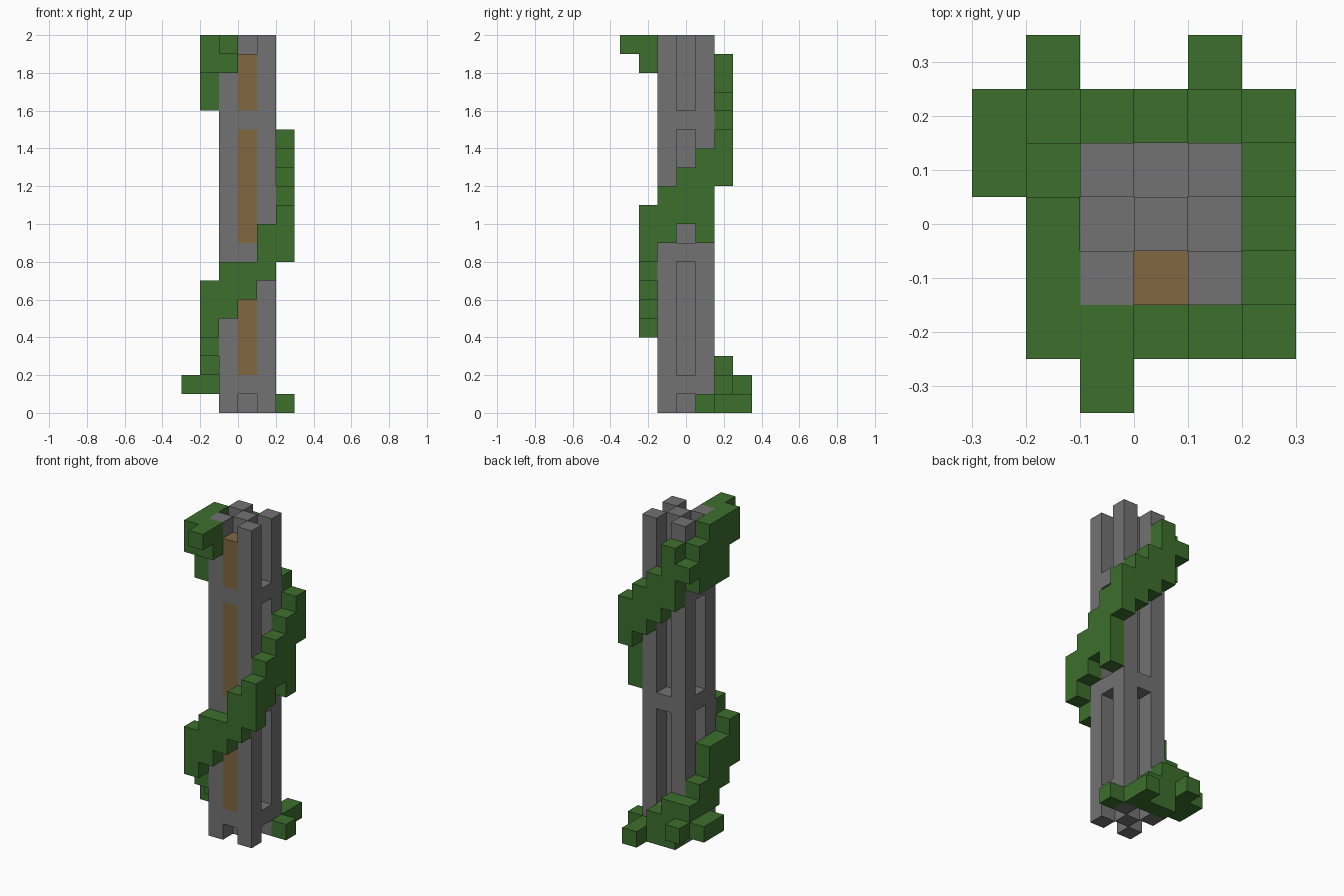
import bpy
import bmesh
from mathutils import Vector

cube = bpy.data.objects.get("Cube")
if cube:
    bpy.data.objects.remove(cube, do_unlink=True)

CELL = 0.1
ORIGIN = Vector((-0.3, -0.35, 0))


def material(name, rgb):
    m = bpy.data.materials.new(name)
    m.use_nodes = True
    m.diffuse_color = (*rgb, 1)
    bsdf = m.node_tree.nodes["Principled BSDF"]
    bsdf.inputs["Base Color"].default_value = (*rgb, 1)
    bsdf.inputs["Roughness"].default_value = 0.9
    return m


def column(i, j, bottom, top):
    """Stacked cells from bottom to top, top excluded."""
    return {(i, j, k) for k in range(bottom, top)}


def block_object(name, cells, mat, hidden=frozenset()):
    """Skin a set of cells, leaving out faces buried between them."""
    bm = bmesh.new()
    for cell in cells:
        centre = Vector(cell) + Vector((0.5, 0.5, 0.5))
        for axis in range(3):
            for sign in (-1, 1):
                step = [0, 0, 0]
                step[axis] = sign
                near = tuple(a + b for a, b in zip(cell, step))
                if near in cells or near in hidden:
                    continue
                u, v = Vector((0, 0, 0)), Vector((0, 0, 0))
                u[(axis + 1) % 3] = v[(axis + 2) % 3] = 0.5
                c = centre + Vector(step) / 2
                ring = [c - u - v, c + u - v, c + u + v, c - u + v]
                if sign < 0:
                    ring.reverse()
                bm.faces.new([bm.verts.new(ORIGIN + p * CELL) for p in ring])
    bmesh.ops.remove_doubles(bm, verts=bm.verts, dist=0.001)
    bmesh.ops.dissolve_limit(bm, angle_limit=0.01, verts=bm.verts, edges=bm.edges)
    mesh = bpy.data.meshes.new(name)
    bm.to_mesh(mesh)
    bm.free()
    mesh.materials.append(mat)
    bpy.context.collection.objects.link(bpy.data.objects.new(name, mesh))


stone = material("stone grey", (0.17, 0.17, 0.17))
wood = material("wood brown", (0.22, 0.135, 0.052))
leaf = material("vine green", (0.045, 0.156, 0.026))

# Pillar: four corner posts, a core, and three bands tying them together
pillar = set()
for i, j in ((2, 2), (4, 2), (2, 4), (4, 4), (3, 3)):
    pillar |= column(i, j, 0, 20)
for k in (1, 8, 15):
    pillar |= {(i, j, k) for i in (2, 3, 4) for j in (2, 3, 4)}

# Wooden infill in the front groove, between the bands
panels = column(3, 2, 2, 8) | column(3, 2, 9, 15) | column(3, 2, 16, 19)

# Vine columns, each (x cell, y cell, bottom, top), climbing round the pillar
roots = [(5, 4, 0, 1), (4, 6, 0, 1), (4, 5, 0, 1), (3, 5, 0, 2), (2, 5, 0, 3),
         (1, 5, 1, 3), (1, 6, 1, 2), (0, 5, 1, 2), (0, 4, 1, 2)]
right_low = [(1, 4, 1, 4), (1, 3, 2, 6), (1, 2, 3, 6), (1, 1, 4, 7)]
front = [(2, 1, 5, 8), (3, 1, 6, 8), (4, 1, 7, 10), (5, 1, 8, 11)]
left = [(5, 2, 9, 12), (5, 3, 10, 13), (5, 4, 9, 14), (5, 5, 12, 15)]
back = [(4, 5, 13, 16), (3, 5, 14, 17), (2, 5, 15, 19), (1, 5, 17, 18)]
right_top = [(1, 4, 16, 19), (1, 3, 16, 20), (1, 2, 16, 20),
             (1, 1, 18, 20), (2, 1, 18, 20), (2, 0, 19, 20)]

vine = set()
for run in roots + right_low + front + left + back + right_top:
    vine |= column(*run)

block_object("stone_pillar", pillar, stone, panels)
block_object("wooden_panels", panels, wood, pillar)
block_object("climbing_vine", vine, leaf)
